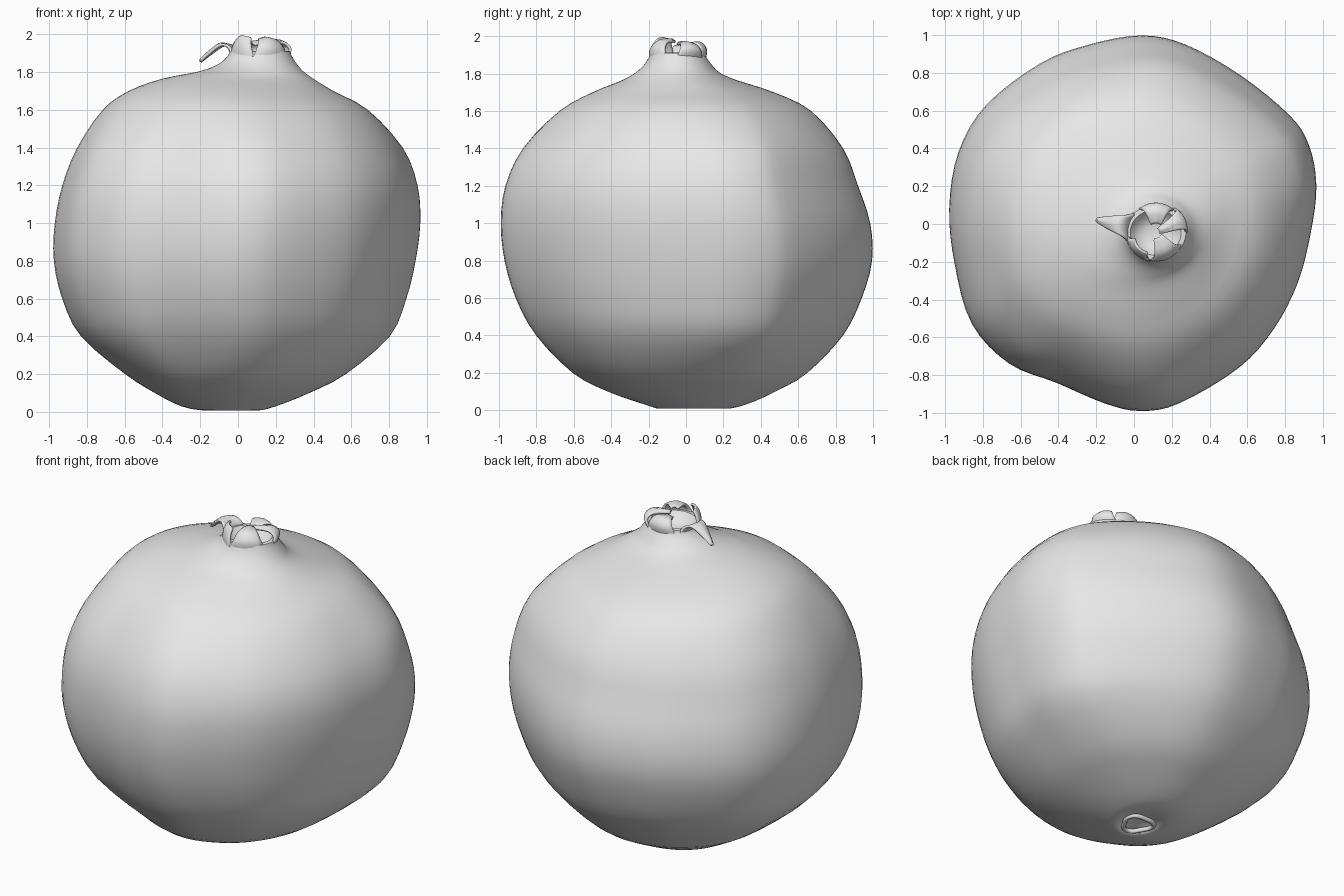
import bpy, bmesh, math
from mathutils import Vector

if "Cube" in bpy.data.objects:
    bpy.data.objects.remove(bpy.data.objects["Cube"])

skin = bpy.data.materials.new("plain grey")
skin.diffuse_color = (0.8, 0.8, 0.8, 1)
skin.use_nodes = True
skin.node_tree.nodes["Principled BSDF"].inputs["Base Color"].default_value = skin.diffuse_color


def catmull(pts, steps, closed=False):
    """Smooth curve through points of any dimension."""
    n, out = len(pts), []
    pick = (lambda i: pts[i % n]) if closed else (lambda i: pts[max(0, min(n - 1, i))])
    for i in range(n if closed else n - 1):
        a, b, c, d = (pick(i + k) for k in (-1, 0, 1, 2))
        for s in range(steps):
            t = s / steps
            out.append([0.5 * (2 * q + (r - p) * t + (2 * p - 5 * q + 4 * r - u) * t * t
                               + (3 * q - p - 3 * r + u) * t ** 3)
                        for p, q, r, u in zip(a, b, c, d)])
    return out if closed else out + [list(pts[-1])]


def finish(name, bm, angle=50):
    bmesh.ops.recalc_face_normals(bm, faces=bm.faces)
    me = bpy.data.meshes.new(name)
    bm.to_mesh(me)
    bm.free()
    me.materials.append(skin)
    ob = bpy.data.objects.new(name, me)
    bpy.context.collection.objects.link(ob)
    bpy.ops.object.select_all(action='DESELECT')
    ob.select_set(True)
    bpy.context.view_layer.objects.active = ob
    bpy.ops.object.shade_smooth_by_angle(angle=math.radians(angle))
    return ob


def loft(bm, rows, closed):
    for lo, hi in zip(rows, rows[1:]):
        n = len(lo)
        for i in range(n if closed else n - 1):
            j = (i + 1) % n
            bm.faces.new((lo[i], lo[j], hi[j], hi[i]))


# Lumpy plan outline of the fruit
plan = catmull([(.98, .22), (.94, .43), (.84, .58), (.58, .79), (.29, .95), (.05, 1), (-.24, .95),
                (-.5, .85), (-.79, .63), (-.94, .38), (-.99, .08), (-.96, -.22), (-.87, -.53),
                (-.67, -.74), (-.42, -.84), (-.16, -.95), (.03, -.99), (.24, -.95), (.56, -.76),
                (.75, -.55), (.88, -.3), (.95, -.03)], 4, True)

# Height, then left, right, front and back extents, up to the neck
profile = [(.035, -.13, .03, -.12, .06), (.008, -.17, .1, -.14, .2), (.03, -.3, .2, -.22, .32),
           (.1, -.44, .38, -.42, .48), (.2, -.6, .58, -.61, .65), (.4, -.84, .82, -.81, .84),
           (.6, -.94, .91, -.92, .94), (.8, -.985, .96, -.98, .995), (1, -.98, .985, -1, .985),
           (1.2, -.94, .97, -.975, .92), (1.4, -.86, .89, -.88, .84), (1.6, -.72, .70, -.68, .67),
           (1.7, -.58, .51, -.5, .47), (1.765, -.4, .4, -.34, .27), (1.805, -.2, .345, -.27, .18),
           (1.845, -.1, .31, -.225, .14), (1.885, -.055, .285, -.2, .11), (1.91, -.045, .275, -.19, .1)]
# Rim and hollow of the crown
hollow = [(1.912, -.02, .25, -.165, .075), (1.87, .01, .22, -.135, .045), (1.85, .06, .17, -.09, .0)]

bm = bmesh.new()
rows = []
for z, x0, x1, y0, y1 in catmull(profile, 3) + hollow:
    k = min(1, max(0, (z - .02) / .35), max(0, (1.8 - z) / .4))  # rounder near both ends
    ring = []
    for px, py in plan:
        r = math.hypot(px, py)
        u, v = (p * k + p / r * (1 - k) for p in (px, py))
        ring.append(bm.verts.new(((x0 + x1) / 2 + (x1 - x0) / 2 * u,
                                  (y0 + y1) / 2 + (y1 - y0) / 2 * v, z)))
    rows.append(ring)
loft(bm, rows, True)
bm.faces.new(rows[0])
bm.faces.new(rows[-1])
finish("fruit_body", bm)


# Crown leaves: angle, half spread, width kept at the tip, path of (radius, height)
def leaf(name, angle, spread, tip, path):
    bm = bmesh.new()
    path = catmull(path, 4)
    a = math.radians(angle)
    out, side = Vector((math.cos(a), math.sin(a), 0)), Vector((-math.sin(a), math.cos(a), 0))
    centre = Vector((.115, -.045, 0))
    rows = []
    for i, (r, z) in enumerate(path):
        t = i / (len(path) - 1)
        w = 1 - (1 - tip) * t ** 1.3
        row = []
        for j in range(9):
            s = (j - 4) / 4 * math.radians(spread)
            bend = .15 * (1 - math.cos(s))
            p = centre + out * (r - bend * w) + side * (.15 * math.sin(s) * w)
            p.z = z - .012 * t * abs(j - 4) / 4
            row.append(bm.verts.new(p))
        rows.append(row)
    loft(bm, rows, False)
    ob = finish(name, bm)
    mod = ob.modifiers.new("thickness", 'SOLIDIFY')
    mod.thickness, mod.offset = .014, 0


leaf("crown_leaf_left", 168, 32, .06, [(.145, 1.88), (.165, 1.93), (.21, 1.95), (.27, 1.91), (.32, 1.865)])
leaf("crown_leaf_back", 88, 40, .25, [(.145, 1.88), (.15, 1.93), (.115, 1.965), (.05, 1.955)])
leaf("crown_leaf_right", 26, 30, .15, [(.15, 1.88), (.165, 1.93), (.12, 1.965), (.02, 1.965)])
leaf("crown_leaf_front", 298, 40, .2, [(.145, 1.88), (.145, 1.93), (.105, 1.975), (.03, 1.98)])
leaf("crown_leaf_side", 222, 36, .55, [(.15, 1.88), (.15, 1.92), (.14, 1.96), (.12, 1.992)])

# Stem scar under the fruit
bm = bmesh.new()
rows = []
for i in range(20):
    a = math.tau * i / 20
    rad = .085 + .012 * math.sin(3 * a)
    rows.append([bm.verts.new((-.05 + (rad + .014 * math.cos(b)) * math.cos(a),
                               -.03 + (rad + .014 * math.cos(b)) * math.sin(a),
                               .024 + .014 * math.sin(b)))
                 for b in (math.tau * j / 8 for j in range(8))])
loft(bm, rows + rows[:1], True)
finish("stem_scar", bm)
